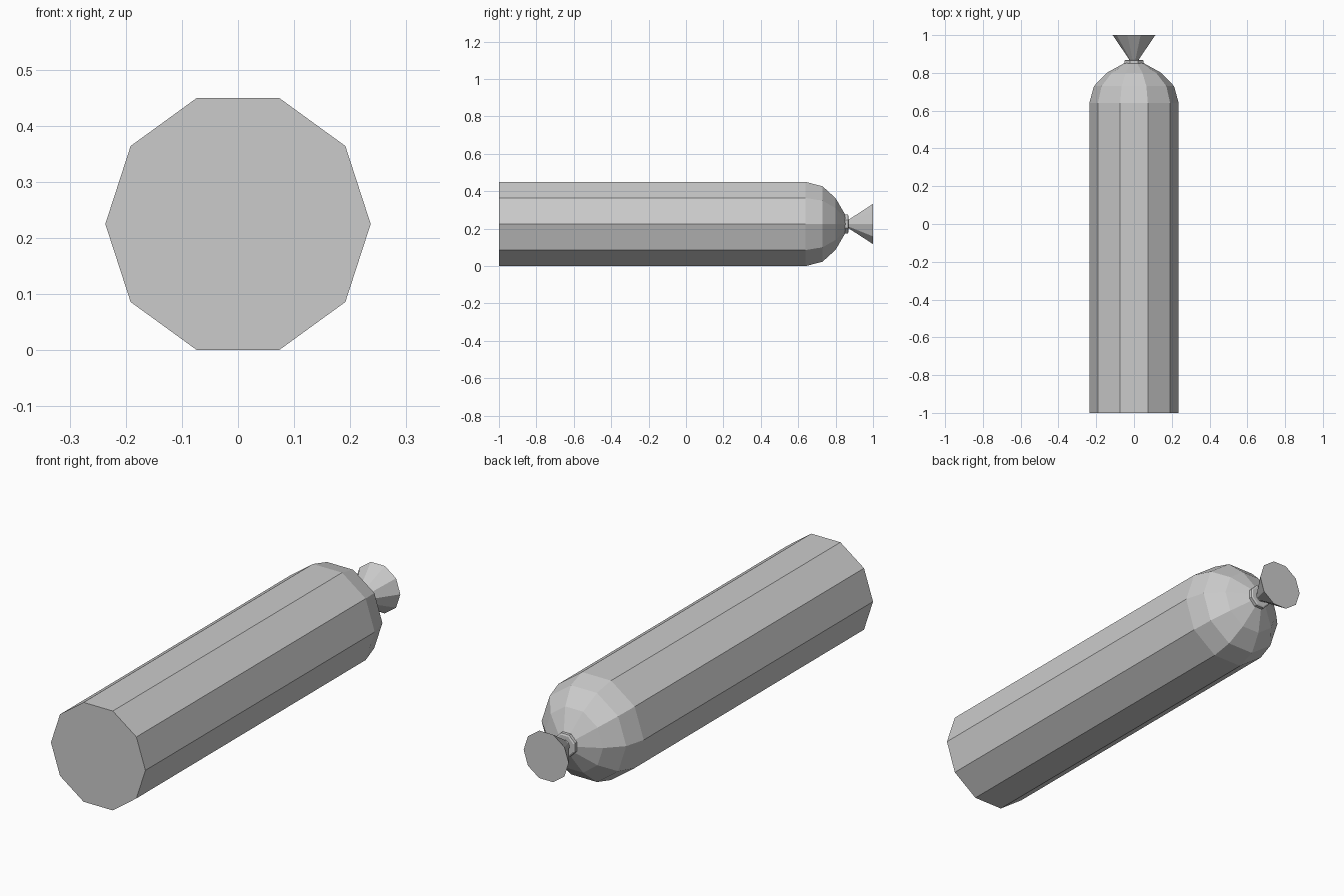
import bpy
import bmesh
from math import cos, sin, tau

cube = bpy.data.objects.get("Cube")
if cube:
    bpy.data.objects.remove(cube)

CENTRE_Z = 0.225

grey = bpy.data.materials.new("light grey")
grey.use_nodes = True
colour = (0.6, 0.6, 0.6, 1)
grey.diffuse_color = colour
grey.node_tree.nodes["Principled BSDF"].inputs["Base Color"].default_value = colour


def lathe(name, profile, sides, turn=0.0):
    """Closed flat-shaded solid turned about the long axis from (y, radius) pairs."""
    bm = bmesh.new()
    rings = []
    for y, r in profile:
        angles = [tau * (i + turn) / sides for i in range(sides)]
        rings.append([bm.verts.new((r * cos(a), y, CENTRE_Z + r * sin(a))) for a in angles])
    for a, b in zip(rings, rings[1:]):
        for i in range(sides):
            j = (i + 1) % sides
            bm.faces.new((a[i], a[j], b[j], b[i]))
    bm.faces.new(rings[0])
    bm.faces.new(rings[-1])
    bmesh.ops.recalc_face_normals(bm, faces=bm.faces)
    mesh = bpy.data.meshes.new(name)
    bm.to_mesh(mesh)
    bm.free()
    mesh.materials.append(grey)
    obj = bpy.data.objects.new(name, mesh)
    bpy.context.collection.objects.link(obj)
    return obj


# Long casing with a rounded shoulder
lathe("casing", [(-1, 0.2365), (0.64, 0.2365), (0.73, 0.212),
                 (0.80, 0.145), (0.855, 0.045)], 10)

# Tie around the gathered neck
lathe("tie", [(0.847, 0.047), (0.851, 0.054), (0.865, 0.054), (0.869, 0.047)], 8, 0.5)

# Gathered end flaring out behind the tie
lathe("flared_end", [(0.85, 0.026), (0.872, 0.026), (1, 0.113)], 10)
